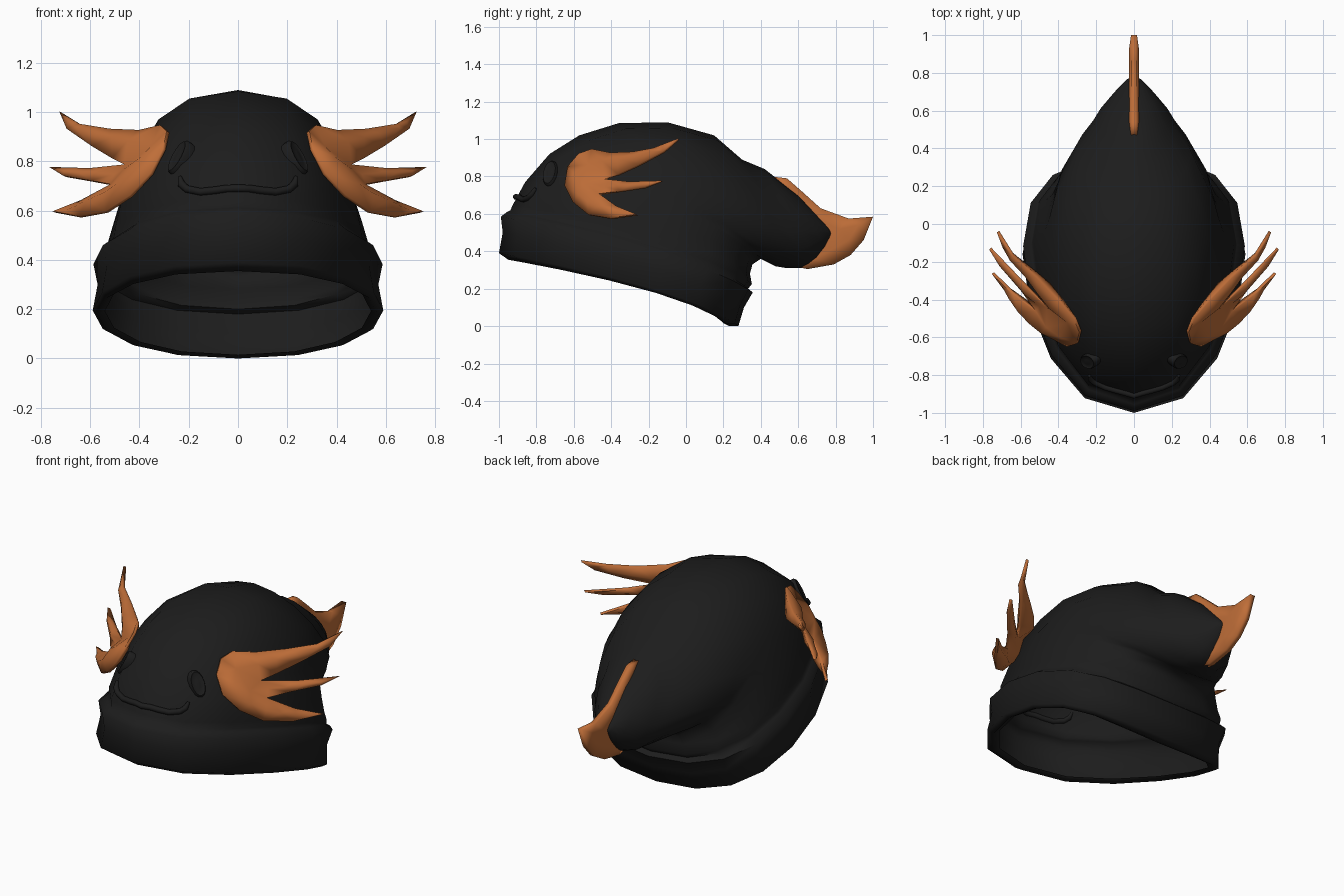
import bpy, bmesh, math
from mathutils import Vector, Matrix
from mathutils.bvhtree import BVHTree
from mathutils.geometry import delaunay_2d_cdt, intersect_point_line

if "Cube" in bpy.data.objects:
    bpy.data.objects.remove(bpy.data.objects["Cube"])


def material(name, rgb):
    m = bpy.data.materials.new(name)
    m.diffuse_color = (*rgb, 1)
    m.use_nodes = True
    m.node_tree.nodes["Principled BSDF"].inputs["Base Color"].default_value = m.diffuse_color
    return m


BLACK = material("charcoal black", (0.012, 0.012, 0.012))
ORANGE = material("burnt orange", (0.52, 0.155, 0.04))


def finish(name, bm, mat, angle=50):
    bmesh.ops.recalc_face_normals(bm, faces=bm.faces)
    me = bpy.data.meshes.new(name)
    bm.to_mesh(me)
    bm.free()
    ob = bpy.data.objects.new(name, me)
    bpy.context.collection.objects.link(ob)
    me.materials.append(mat)
    bpy.ops.object.select_all(action='DESELECT')
    ob.select_set(True)
    bpy.context.view_layer.objects.active = ob
    bpy.ops.object.shade_smooth_by_angle(angle=math.radians(angle))
    return ob


def loft(bm, rings, cap_start=True):
    """Skin closed rings of points and cap the ends."""
    vs = [[bm.verts.new(p) for p in r] for r in rings]
    n = len(vs[0])
    for a, b in zip(vs, vs[1:]):
        for i in range(n):
            j = (i + 1) % n
            bm.faces.new((a[i], a[j], b[j], b[i]))
    if cap_start:
        bm.faces.new(vs[0])
    bm.faces.new(vs[-1])


def hat_ring(ay, az, by, bz, w, sag, ef=1, eb=1, n=16):
    """Ring through a front/top and a back/bottom point; ef, eb square or pinch each half."""
    out = []
    for k in range(n):
        t = 2 * math.pi * k / n
        c, s = math.cos(t), math.sin(t)
        x = math.copysign(abs(s) ** (ef if c > 0 else eb), s) * w
        out.append((x, (ay + by) / 2 + (ay - by) / 2 * c + sag * s * s,
                    (az + bz) / 2 + (az - bz) / 2 * c))
    return out


def pillow(name, outline, spine, rim, h, place, mat):
    """Flat outline, thin at the rim and thicker along its spine points."""
    pts = [Vector(p) for p in outline + spine]
    n = len(outline)
    co, _, faces, orig, _, _ = delaunay_2d_cdt(pts, [], [list(range(n))], 1, 1e-5)

    def half_thickness(p):
        d = h
        for i in range(n):
            a, b = pts[i - 1], pts[i]
            q, f = intersect_point_line(p, a, b)
            d = min(d, (p - a.lerp(b, min(1, max(0, f)))).length)
        return max(rim, d)

    bm = bmesh.new()
    sides = []
    for sgn in (1, -1):
        vs = [bm.verts.new(place(p.x, p.y, sgn * (rim if o and o[0] < n else half_thickness(p))))
              for p, o in zip(co, orig)]
        for f in faces:
            bm.faces.new([vs[i] for i in f])
        sides.append(vs)
    count = {}
    for f in faces:
        for a, b in zip(f, list(f[1:]) + [f[0]]):
            count.setdefault(frozenset((a, b)), []).append((a, b))
    for e in count.values():
        if len(e) == 1:
            a, b = e[0]
            bm.faces.new((sides[0][a], sides[0][b], sides[1][b], sides[1][a]))
    return finish(name, bm, mat, 85)


# Hat: turned-in lip, folded brim, crown and drooping tail in one open skin
rings = [
    (-.92, .37, .20, .015, .54, .20, .85, .9),
    (-.95, .355, .23, .0, .57, .20, .85, .9), (-1.0, .39, .28, .00, .59, .20, .85, .9),
    (-.98, .50, .31, .10, .57, .20, .85, .9), (-.99, .585, .357, .18, .587, .20, .85, .9),
    (-.955, .612, .332, .20, .545, .20, .85, .9), (-.94, .618, .352, .225, .537, .20, .85, .9),
    (-.925, .65, .342, .28, .53, .19, .8, .95), (-.86, .77, .355, .33, .505, .17, .8, 1),
    (-.73, .92, .40, .36, .475, .12, .8, 1.15), (-.57, 1.02, .48, .32, .45, .07, .8, 1.35),
    (-.36, 1.085, .54, .31, .425, .03, .8, 1.35), (-.10, 1.09, .58, .31, .37, 0, .85, 1.3),
    (.15, 1.02, .62, .31, .30, 0, .95, 1.2), (.30, .89, .66, .33, .235, 0, 1, 1.1),
    (.42, .84, .70, .36, .19, 0), (.60, .70, .745, .42, .11, 0),
    (.72, .57, .775, .48, .05, 0), (.775, .52, .785, .49, .01, 0)]
bm = bmesh.new()
loft(bm, [hat_ring(*r) for r in rings], cap_start=False)
bmesh.ops.recalc_face_normals(bm, faces=bm.faces)
tree = BVHTree.FromBMesh(bm)
finish("hat", bm, BLACK, 75)


def on_face(x, z):
    """Point and outward normal on the front of the hat."""
    p, nrm, _, _ = tree.ray_cast(Vector((x, -3, z)), Vector((0, 1, 0)))
    return p, (nrm if nrm.y < 0 else -nrm)


# Eyes: shallow raised ovals leaning inward
for side, s in (("left", -1), ("right", 1)):
    p, nz = on_face(s * .237, .815)
    up = Vector((-s * .25, 0, 1))
    uy = (up - nz * up.dot(nz)).normalized()
    ux = uy.cross(nz)
    rot = Matrix((ux, uy, nz)).transposed().to_4x4()
    bm = bmesh.new()
    loft(bm, [[(.042 * r * math.cos(a), .076 * r * math.sin(a), d)
               for a in [2 * math.pi * k / 16 for k in range(16)]]
              for r, d in ((1, -.03), (1, .006), (.88, .016), (.72, .011), (.3, .015))])
    bm.transform(Matrix.Translation(p) @ rot)
    finish(side + "_eye", bm, BLACK)

# Mouth: thin tube following the face
half = [(.235, .735), (.228, .705), (.205, .685), (.15, .674), (.09, .68), (.045, .687)]
path = [(-x, z) for x, z in half] + [(0, .688)] + half[::-1]
centres = [on_face(*q)[0] + on_face(*q)[1] * .006 for q in path]
bm = bmesh.new()
tube = []
for i, c in enumerate(centres):
    t = (centres[min(i + 1, len(centres) - 1)] - centres[max(i - 1, 0)]).normalized()
    nrm = on_face(*path[i])[1]
    b = t.cross(nrm).normalized()
    u = b.cross(t)
    r = .008 if i in (0, len(centres) - 1) else .016
    tube.append([c + (b * math.cos(a) + u * math.sin(a)) * r
                 for a in [2 * math.pi * k / 8 for k in range(8)]])
loft(bm, tube)
finish("mouth", bm, BLACK)

# Gills: three-pronged plates, swept out and back, upper palm bent to the head
gill = [(-.57, .92), (-.50, .945), (-.40, .925), (-.28, .93), (-.17, .95), (-.04, 1.0),
        (-.12, .93), (-.25, .86), (-.36, .81), (-.44, .785), (-.30, .77), (-.13, .775),
        (-.22, .74), (-.35, .72), (-.46, .705), (-.37, .64), (-.26, .595), (-.40, .575),
        (-.52, .595), (-.60, .66), (-.645, .75), (-.63, .85)]
gill_spine = [(-.57, .80), (-.52, .86), (-.42, .865), (-.34, .88), (-.26, .90), (-.18, .925),
              (-.12, .957), (-.52, .75), (-.43, .745), (-.36, .745), (-.29, .748), (-.22, .757),
              (-.55, .69), (-.50, .65), (-.44, .627), (-.38, .607), (-.32, .597)]
g_n = Vector((1, -.824, .514)).normalized()
for side, s in (("left", -1), ("right", 1)):
    def place(y, z, d, s=s):
        bend = max(0, 1 - ((y + .42) ** 2 + (z - .92) ** 2) / .06)
        v = Vector((1.267 + .824 * y - .514 * z - .065 * bend, y, z)) + g_n * d
        return (s * v.x, v.y, v.z)
    pillow(side + "_gill", gill, gill_spine, .008, .048, place, ORANGE)

# Tail fin: upright plate wrapping the tip
fin = [(.455, .80), (.54, .79), (.62, .72), (.72, .63), (.87, .575), (1.0, .585),
       (.95, .46), (.88, .38), (.79, .33), (.65, .305), (.58, .32), (.62, .42), (.60, .58)]
fin_spine = [(.55, .74), (.64, .64), (.72, .56), (.82, .52), (.92, .54),
             (.87, .46), (.78, .41), (.68, .36), (.70, .47)]
pillow("tail_fin", fin, fin_spine, .016, .027, lambda y, z, d: (d, y, z), ORANGE)
